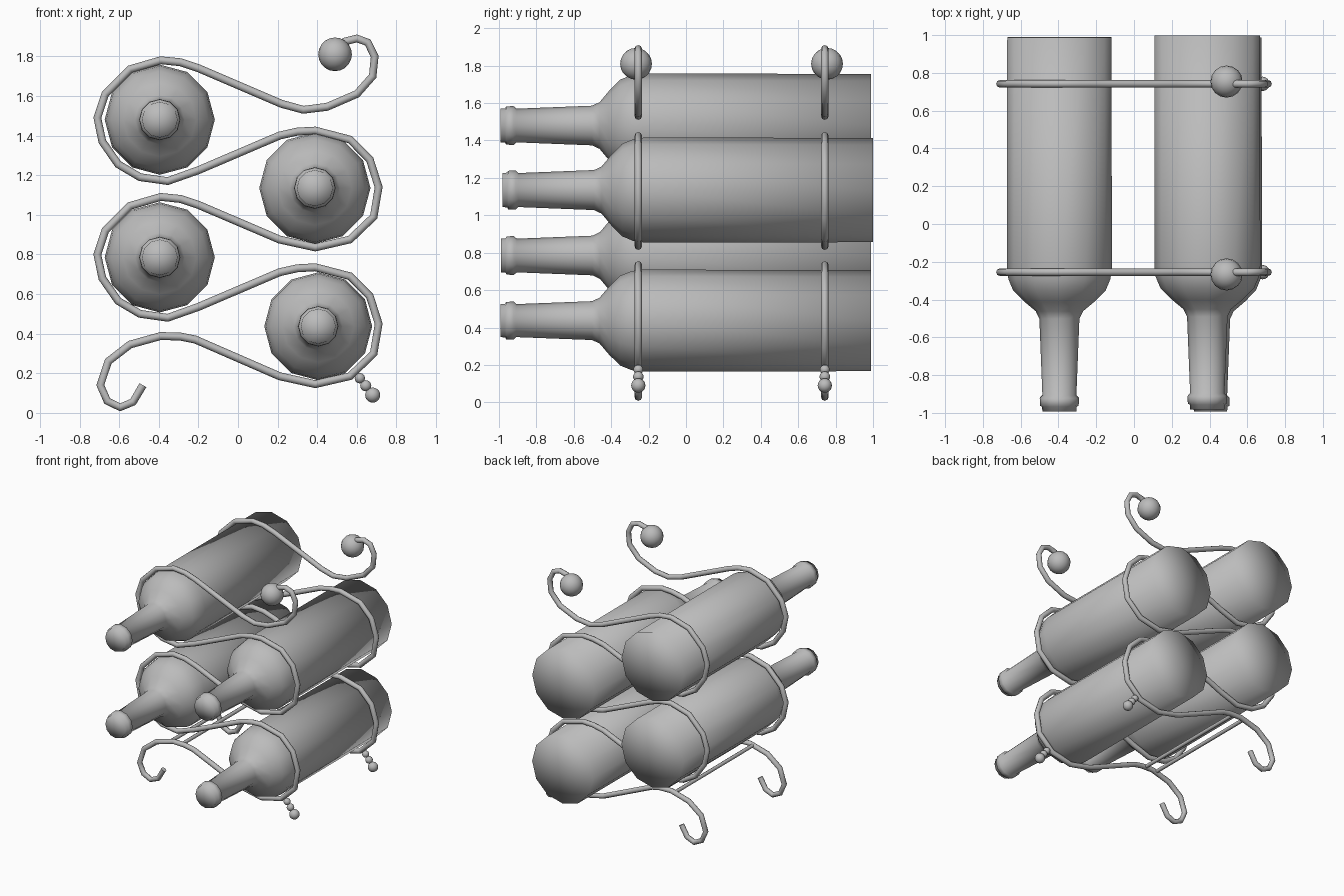
import bpy, bmesh, math
from mathutils import Vector, Matrix

cube = bpy.data.objects.get("Cube")
if cube:
    bpy.data.objects.remove(cube, do_unlink=True)

grey = bpy.data.materials.new("plain_grey")
grey.use_nodes = True
GREY = (0.5, 0.5, 0.5, 1)
grey.diffuse_color = GREY
grey.node_tree.nodes["Principled BSDF"].inputs["Base Color"].default_value = GREY


def add_mesh(name, bm):
    bmesh.ops.recalc_face_normals(bm, faces=bm.faces)
    for f in bm.faces:
        f.smooth = True
    mesh = bpy.data.meshes.new(name)
    bm.to_mesh(mesh)
    bm.free()
    mesh.materials.append(grey)
    obj = bpy.data.objects.new(name, mesh)
    bpy.context.collection.objects.link(obj)
    return obj


def ball(name, centre, radius):
    bm = bmesh.new()
    bmesh.ops.create_uvsphere(bm, u_segments=16, v_segments=10, radius=radius)
    bmesh.ops.translate(bm, verts=bm.verts, vec=centre)
    return add_mesh(name, bm)


def tube(name, points, radius):
    curve = bpy.data.curves.new(name, "CURVE")
    curve.dimensions = "3D"
    curve.bevel_depth = radius
    curve.bevel_resolution = 2
    curve.use_fill_caps = True
    spline = curve.splines.new("POLY")
    spline.points.add(len(points) - 1)
    for p, co in zip(spline.points, points):
        p.co = (*co, 1)
    curve.materials.append(grey)
    obj = bpy.data.objects.new(name, curve)
    bpy.context.collection.objects.link(obj)
    return obj


# Bottle outline from mouth to base: (distance along y, radius)
OUTLINE = [(-0.99, 0), (-0.99, 0.09), (-0.965, 0.092), (-0.96, 0.102), (-0.92, 0.104),
           (-0.905, 0.09), (-0.5, 0.106), (-0.46, 0.125), (-0.41, 0.185),
           (-0.35, 0.245), (-0.29, 0.27), (-0.23, 0.278), (0.99, 0.276), (0.99, 0)]


def bottle(name, x, z, shift, size):
    bm = bmesh.new()
    verts = [bm.verts.new((r, y, 0)) for y, r in OUTLINE]
    edges = [bm.edges.new(pair) for pair in zip(verts, verts[1:])]
    bmesh.ops.spin(bm, geom=verts + edges, cent=(0, 0, 0), axis=(0, 1, 0),
                   angle=math.tau, steps=12)
    bmesh.ops.remove_doubles(bm, verts=bm.verts, dist=0.0005)
    bmesh.ops.scale(bm, verts=bm.verts, vec=(size, 1, size))
    bmesh.ops.translate(bm, verts=bm.verts, vec=(x, shift, z))
    add_mesh(name, bm)


bottle("bottle_upper_right", -0.395, 1.48, -0.002, 1.0)
bottle("bottle_upper_left", 0.388, 1.135, 0.009, 1.01)
bottle("bottle_lower_right", -0.395, 0.785, 0.0, 1.0)
bottle("bottle_lower_left", 0.405, 0.437, -0.002, 0.98)

# Wire path in the front plane: top scroll, two repeated loops, foot scroll
SCROLL = [(0.49, 1.83), (0.54, 1.875), (0.60, 1.89), (0.655, 1.87), (0.69, 1.80),
          (0.68, 1.70), (0.60, 1.61), (0.45, 1.545), (0.33, 1.53), (0.22, 1.56)]
LOOP = [(-0.2, 1.74), (-0.29, 1.77), (-0.39, 1.78), (-0.545, 1.735), (-0.67, 1.61),
        (-0.71, 1.49), (-0.685, 1.37), (-0.605, 1.255), (-0.495, 1.19), (-0.355, 1.17),
        (-0.2, 1.225), (0.21, 1.40), (0.30, 1.42), (0.39, 1.425), (0.565, 1.38),
        (0.665, 1.28), (0.71, 1.14), (0.685, 0.99), (0.565, 0.875), (0.39, 0.835),
        (0.21, 0.875)]
FOOT = [(-0.215, 0.37), (-0.29, 0.385), (-0.39, 0.388), (-0.545, 0.345), (-0.655, 0.26),
        (-0.695, 0.14), (-0.66, 0.06), (-0.595, 0.028), (-0.53, 0.055), (-0.48, 0.14)]
path = SCROLL + LOOP + [(x, z - 0.69) for x, z in LOOP] + FOOT

FRONT, BACK = -0.255, 0.742
for side, y, out in (("front", FRONT, -0.012), ("back", BACK, 0.012)):
    wire = tube(side + "_wire", [(x, y, z) for x, z in path], 0.02)
    # End knob and the beaded foot
    ball(side + "_knob", (0.49, y + out, 1.81), 0.085)
    for i, (x, z, r) in enumerate([(0.615, 0.175, 0.026), (0.645, 0.137, 0.028),
                                   (0.68, 0.09, 0.038)]):
        ball(f"{side}_foot_bead_{i + 1}", (x, y, z), r)

# Pair of rods joining the two wires
for i, (x, z) in enumerate([(-0.42, 0.382), (-0.32, 0.386)]):
    tube(f"cross_rod_{i + 1}", [(x, FRONT, z), (x, BACK, z)], 0.014)
